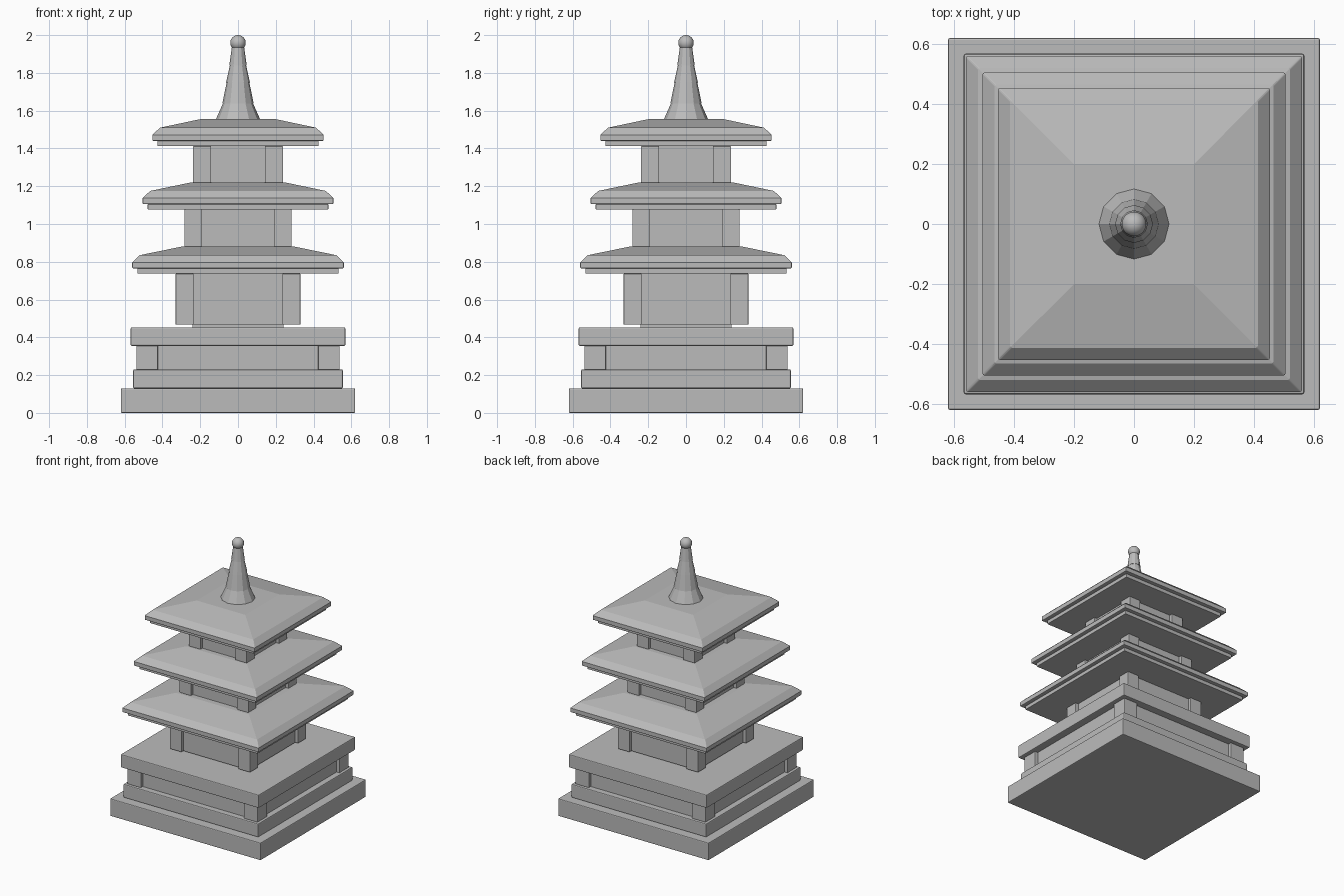
import bpy
import bmesh
import math

old = bpy.data.objects.get("Cube")
if old:
    bpy.data.objects.remove(old, do_unlink=True)

stone = bpy.data.materials.new("grey stone")
stone.use_nodes = True
GREY = (0.5, 0.5, 0.5, 1)
stone.diffuse_color = GREY
stone.node_tree.nodes["Principled BSDF"].inputs["Base Color"].default_value = GREY


def finish(name, bm, bevel=0):
    """Turn a bmesh into a stone object with optionally softened edges."""
    bmesh.ops.recalc_face_normals(bm, faces=bm.faces)
    mesh = bpy.data.meshes.new(name)
    bm.to_mesh(mesh)
    bm.free()
    mesh.materials.append(stone)
    obj = bpy.data.objects.new(name, mesh)
    bpy.context.collection.objects.link(obj)
    if bevel:
        mod = obj.modifiers.new("soft edges", 'BEVEL')
        mod.width = bevel
        mod.segments = 2
        mod.limit_method = 'ANGLE'
        mod.angle_limit = math.radians(50)
    return obj


def stack(name, rings, sides=4, bevel=0):
    """Loft regular polygons; each ring is (half width or radius, height)."""
    bm = bmesh.new()
    square = sides == 4
    start = math.pi / 4 if square else 0
    loops = []
    for r, z in rings:
        r = r * math.sqrt(2) if square else r
        angles = [start + math.tau * i / sides for i in range(sides)]
        loops.append([bm.verts.new((r * math.cos(a), r * math.sin(a), z)) for a in angles])
    for low, high in zip(loops, loops[1:]):
        for i in range(sides):
            j = (i + 1) % sides
            bm.faces.new((low[i], low[j], high[j], high[i]))
    bm.faces.new(loops[0])
    bm.faces.new(loops[-1])
    return finish(name, bm, bevel)


def slab(name, half, low, high, bevel=0.006):
    return stack(name, [(half, low), (half, high)], bevel=bevel)


def storey(name, half, post_inner, low, high, recess=0.025):
    """Recessed square walls with a square post at each corner."""
    slab(name + "_walls", half - recess, low, high, 0)
    centre, width = (half + post_inner) / 2, half - post_inner
    for side, x in (("left", 1), ("right", -1)):
        for end, y in (("front", -1), ("back", 1)):
            post = slab(f"{name}_{end}_{side}_post", width / 2, low, high, 0.003)
            post.location = (x * centre, y * centre, 0)


# Stepped base
slab("ground_slab", 0.62, 0, 0.13)
slab("base_step", 0.555, 0.13, 0.23)
storey("base", 0.537, 0.424, 0.23, 0.357)
slab("base_cap", 0.568, 0.355, 0.453)
slab("storey_footing", 0.24, 0.45, 0.47, 0)

# Three storeys: half width, post inner edge, floor, eave height,
# roof half width, flat top half width, roof top
levels = [
    ("lower", 0.33, 0.235, 0.467, 0.737, 0.56, 0.30, 0.88),
    ("middle", 0.283, 0.19, 0.88, 1.077, 0.505, 0.25, 1.22),
    ("upper", 0.238, 0.143, 1.22, 1.412, 0.453, 0.20, 1.555),
]
for name, half, inner, floor, eave, roof, flat, top in levels:
    storey(name, half, inner, floor, eave)
    slab(name + "_eave", roof - 0.027, eave, eave + 0.028, 0.003)
    edge = eave + 0.028
    stack(name + "_roof", [(roof, edge), (roof, edge + 0.032),
                           (roof - 0.04, edge + 0.07), (flat, top)], bevel=0.005)

# Tapering spire with small steps, and a ball on top
spire = [(0.117, 0.08, 1.555, 1.638), (0.083, 0.06, 1.638, 1.75),
         (0.063, 0.043, 1.75, 1.84), (0.046, 0.032, 1.84, 1.94)]
for i, (r_low, r_high, low, high) in enumerate(spire, 1):
    stack(f"spire_section_{i}", [(r_low, low), (r_high, high)], sides=12)

bm = bmesh.new()
bmesh.ops.create_uvsphere(bm, u_segments=24, v_segments=16, radius=0.041)
ball = finish("spire_ball", bm)
ball.location.z = 1.959
ball.data.shade_smooth()
